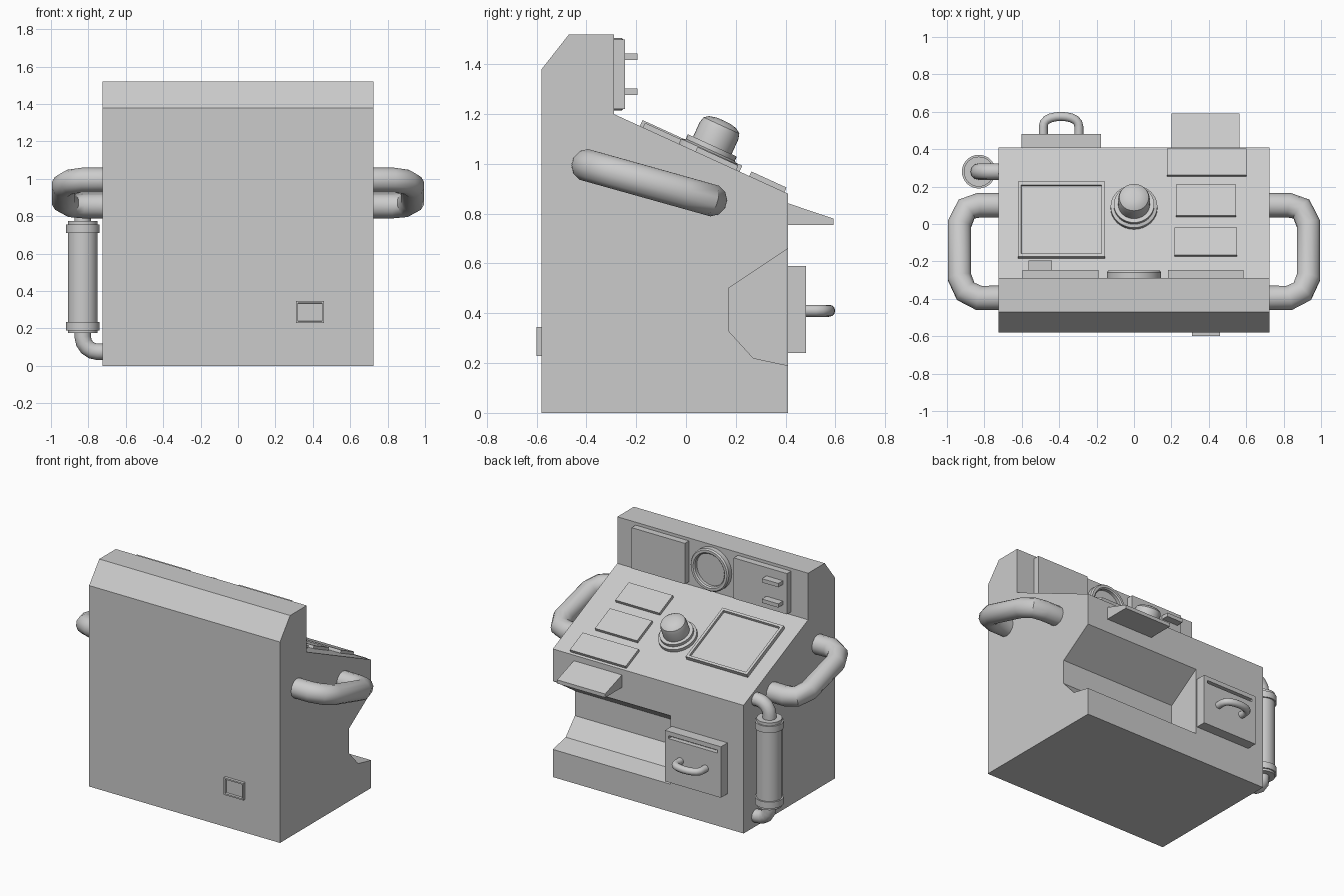
import bpy, bmesh, math
from mathutils import Matrix, Vector

if "Cube" in bpy.data.objects:
    bpy.data.objects.remove(bpy.data.objects["Cube"])

SLOPE = math.atan2(0.32, 0.70)


def add_mesh(name, bm, smooth=False):
    bmesh.ops.recalc_face_normals(bm, faces=bm.faces[:])
    me = bpy.data.meshes.new(name)
    bm.to_mesh(me)
    bm.free()
    ob = bpy.data.objects.new(name, me)
    bpy.context.collection.objects.link(ob)
    if smooth:
        shade(ob)
    return ob


def select(ob):
    bpy.ops.object.select_all(action='DESELECT')
    ob.select_set(True)
    bpy.context.view_layer.objects.active = ob


def shade(ob):
    select(ob)
    bpy.ops.object.shade_smooth_by_angle(angle=math.radians(35))


def prism(name, profile, x0, x1):
    """Extrude a (y, z) profile along x."""
    bm = bmesh.new()
    f = bm.faces.new([bm.verts.new((x0, y, z)) for y, z in profile])
    new = bmesh.ops.extrude_face_region(bm, geom=[f])['geom']
    bmesh.ops.translate(bm, vec=(x1 - x0, 0, 0),
                        verts=[v for v in new if isinstance(v, bmesh.types.BMVert)])
    return add_mesh(name, bm)


def panel(name, mat, w, h, t, border=0, depth=0):
    """Plate rising along local z, optionally with a sunken centre."""
    bm = bmesh.new()
    bmesh.ops.create_cube(bm, size=1, matrix=Matrix.Translation((0, 0, t / 2 - 0.005))
                          @ Matrix.Diagonal((w, h, t + 0.01, 1)))
    if border:
        top = max(bm.faces, key=lambda f: f.calc_center_median().z)
        bmesh.ops.inset_individual(bm, faces=[top], thickness=border)
        bmesh.ops.inset_individual(bm, faces=[top], thickness=0.002, depth=-depth)
    bm.transform(mat)
    return add_mesh(name, bm)


def lathe(name, profile, mat, steps=32):
    """Spin an (r, z) profile around local z."""
    bm = bmesh.new()
    vs = [bm.verts.new((r, 0, z)) for r, z in profile]
    es = [bm.edges.new(p) for p in zip(vs, vs[1:])]
    bmesh.ops.spin(bm, geom=vs + es, cent=(0, 0, 0), axis=(0, 0, 1),
                   angle=math.tau, steps=steps)
    bmesh.ops.remove_doubles(bm, verts=bm.verts[:], dist=1e-5)
    bm.transform(mat)
    return add_mesh(name, bm, True)


def tube(name, pts, r):
    cu = bpy.data.curves.new(name, 'CURVE')
    cu.dimensions = '3D'
    cu.bevel_depth, cu.bevel_resolution, cu.use_fill_caps = r, 4, True
    sp = cu.splines.new('POLY')
    sp.points.add(len(pts) - 1)
    for p, co in zip(sp.points, pts):
        p.co = (*co, 1)
    ob = bpy.data.objects.new(name, cu)
    bpy.context.collection.objects.link(ob)
    select(ob)
    bpy.ops.object.convert(target='MESH')
    shade(bpy.context.object)
    return bpy.context.object


def cut(ob, cutter):
    mod = ob.modifiers.new('cut', 'BOOLEAN')
    mod.operation, mod.solver, mod.object = 'DIFFERENCE', 'EXACT', cutter
    select(ob)
    bpy.ops.object.modifier_apply(modifier=mod.name)
    bpy.data.objects.remove(cutter)


def on_slope(x, y):
    z = 0.88 + (0.41 - y) * math.tan(SLOPE)
    return Matrix.Translation((x, y, z)) @ Matrix.Rotation(-SLOPE, 4, 'X')


def on_wall(x, y, z, sign=1):
    return Matrix.Translation((x, y, z)) @ Matrix.Rotation(-sign * math.pi / 2, 4, 'X')


# Cabinet body with the open notch on the working side
body = prism('cabinet_body', [(-0.58, 0), (0.41, 0), (0.41, 0.88), (-0.29, 1.2),
                              (-0.29, 1.52), (-0.47, 1.52), (-0.58, 1.38)], -0.725, 0.725)
cut(body, prism('notch_cutter', [(0.41, 0.66), (0.17, 0.5), (0.17, 0.33), (0.27, 0.22),
                                 (0.41, 0.19), (0.6, 0.19), (0.6, 0.66)], -0.17, 0.9))

# Sloped console: three plates and a framed screen
for i, (x, y, w, h) in enumerate([(0.388, 0.325, 0.425, 0.155), (0.385, 0.12, 0.32, 0.18),
                                  (0.383, -0.10, 0.335, 0.16)]):
    panel(f'console_plate_{i + 1}', on_slope(x, y), w, h, 0.02)
panel('console_screen', on_slope(-0.388, 0.015), 0.465, 0.44, 0.026, 0.025, 0.016)

# Push knob on stepped collar
lathe('console_knob', [(0.125, -0.01), (0.125, 0.022), (0.108, 0.03), (0.108, 0.05), (0.085, 0.05),
                       (0.085, 0.115), (0.079, 0.138), (0.06, 0.152), (0.03, 0.159), (0, 0.16)],
      on_slope(0, 0.085))

# Upright back panel: plates, keys and round dial
for side, x in (('left', -0.393), ('right', 0.383)):
    panel(f'upper_plate_{side}', on_wall(x, -0.29, 1.36), 0.405, 0.28, 0.045)
for i, z in enumerate((1.29, 1.43)):
    panel(f'upper_key_{i + 1}', on_wall(-0.502, -0.245, z), 0.125, 0.026, 0.05)
lathe('upper_dial', [(0.145, -0.01), (0.145, 0.032), (0.137, 0.042), (0.12, 0.042), (0.112, 0.034),
                     (0.112, 0.012), (0, 0.012)], on_wall(0, -0.29, 1.36))

# Tray below the console
prism('dispenser_tray', [(0.40, 0.845), (0.592, 0.78), (0.592, 0.755), (0.40, 0.755)], 0.2, 0.565)

# Drawer with slot and pull
drawer = panel('drawer', on_wall(-0.39, 0.41, 0.415), 0.425, 0.35, 0.072)
cut(drawer, panel('slot_cutter', on_wall(-0.39, 0.46, 0.55), 0.37, 0.02, 0.05))
arc = [(-0.39 - 0.095 * math.cos(a), 0.515 + 0.06 * math.sin(a) ** 0.7, 0.41)
       for a in (math.pi * i / 10 for i in range(1, 10))]
tube('drawer_pull', [(-0.485, 0.47, 0.41), (-0.485, 0.52, 0.41)] + arc[:]
     + [(-0.295, 0.52, 0.41), (-0.295, 0.47, 0.41)], 0.024)

# Tilted side grab bars
bar = [(0.70, -0.395), (0.83, -0.395), (0.90, -0.36), (0.933, -0.285),
       (0.933, 0.0), (0.895, 0.08), (0.83, 0.10), (0.70, 0.10)]
for side, s in (('left', -1), ('right', 1)):
    tube(f'grab_bar_{side}', [(s * x, y, 0.883 - 0.28 * y) for x, y in bar], 0.066)

# Canister with end rims and elbow pipes
prof = [(0, 0.175), (0.08, 0.175), (0.08, 0.19), (0.09, 0.19), (0.09, 0.235), (0.08, 0.235),
        (0.08, 0.71), (0.09, 0.71), (0.09, 0.755), (0.08, 0.755), (0.08, 0.775), (0, 0.775)]
lathe('canister', prof, Matrix.Translation((-0.83, 0.28, 0)))
for name, z, s in (('top', 0.76, 1), ('bottom', 0.19, -1)):
    bend = [(-0.75 - 0.08 * math.cos(a), 0.28, z + s * (0.035 + 0.08 * math.sin(a)))
            for a in (math.pi / 2 * i / 4 for i in range(5))]
    tube(f'elbow_pipe_{name}', [(-0.83, 0.28, z)] + bend + [(-0.70, 0.28, z + s * 0.115)], 0.044)

# Socket on the plain side
panel('wall_socket', on_wall(0.385, -0.58, 0.287, -1), 0.15, 0.117, 0.02, 0.014, 0.016)
